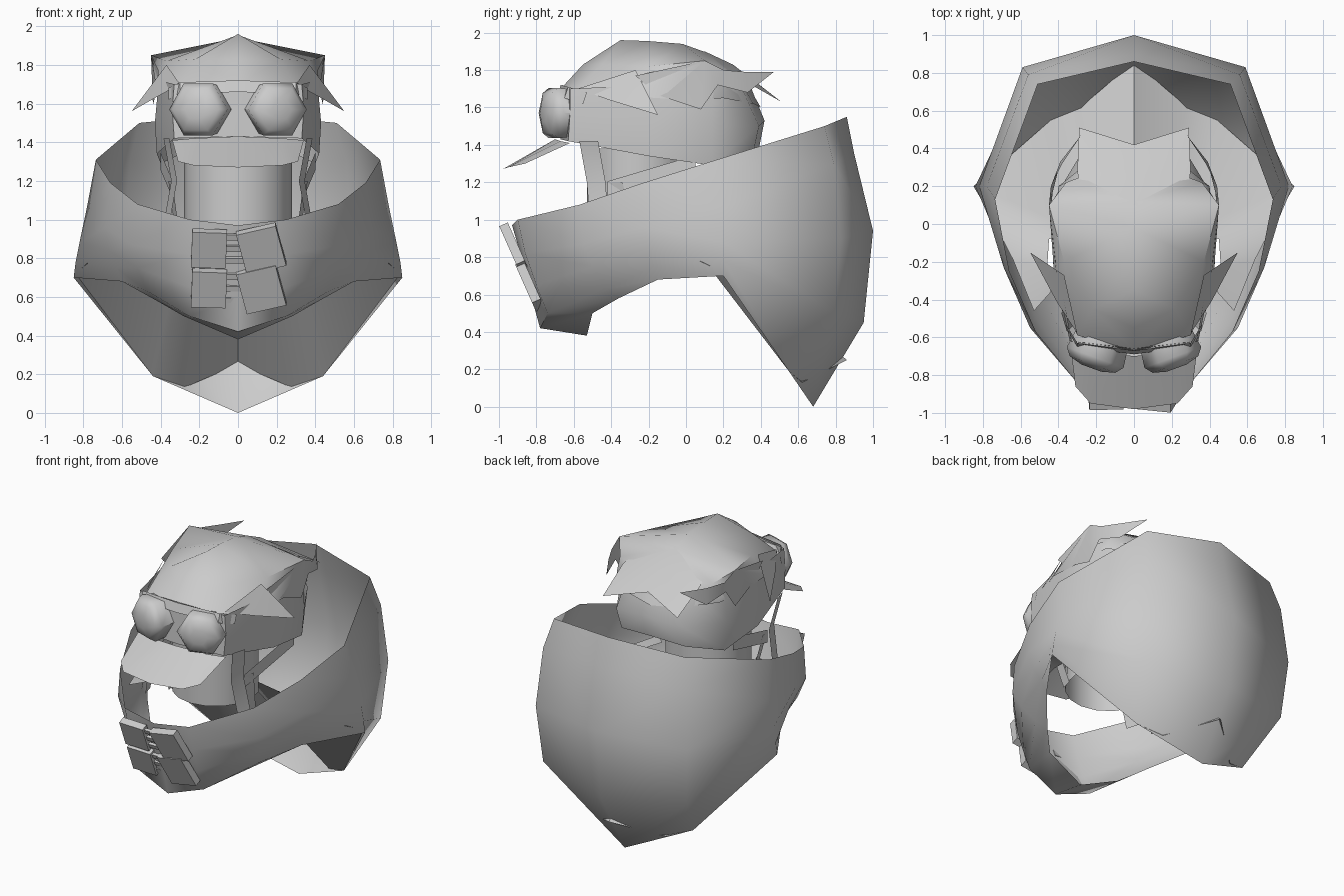
import bpy
import bmesh
import math
from mathutils import Vector, Matrix

old_cube = bpy.data.objects.get("Cube")
if old_cube:
    bpy.data.objects.remove(old_cube, do_unlink=True)

# One plain grey for everything
grey = bpy.data.materials.new("plain_grey")
grey.use_nodes = True
grey.diffuse_color = (.6, .6, .6, 1)
grey.node_tree.nodes["Principled BSDF"].inputs["Base Color"].default_value = (.6, .6, .6, 1)


def finish(name, bm, mirrored=True, smooth_angle=60):
    """Turn a bmesh into a shaded object, mirrored across x when asked."""
    bmesh.ops.remove_doubles(bm, verts=bm.verts, dist=.0005)
    bmesh.ops.recalc_face_normals(bm, faces=bm.faces)
    mesh = bpy.data.meshes.new(name)
    bm.to_mesh(mesh)
    bm.free()
    mesh.materials.append(grey)
    obj = bpy.data.objects.new(name, mesh)
    bpy.context.collection.objects.link(obj)
    bpy.ops.object.select_all(action='DESELECT')
    obj.select_set(True)
    bpy.context.view_layer.objects.active = obj
    if mirrored:
        modifier = obj.modifiers.new("Mirror", 'MIRROR')
        modifier.use_clip = True
        bpy.ops.object.modifier_apply(modifier=modifier.name)
    bpy.ops.object.shade_smooth_by_angle(angle=math.radians(smooth_angle))
    return obj


def loft(name, columns, smooth_angle=60):
    """Skin a sheet over neighbouring columns of points on the +x half."""
    bm = bmesh.new()
    for left, right in zip(columns, columns[1:]):
        for row in range(len(left) - 1):
            corners = []
            for point in (left[row], right[row], right[row + 1], left[row + 1]):
                if point not in corners:
                    corners.append(point)
            if len(corners) > 2:
                bm.faces.new([bm.verts.new(point) for point in corners])
    return finish(name, bm, True, smooth_angle)


def ribbon(name, path, width_vector):
    """Flat strap that follows a path with a constant width."""
    half = Vector(width_vector) / 2
    columns = [(tuple(Vector(p) - half), tuple(Vector(p) + half)) for p in path]
    return loft(name, columns, 30)


# High collar: columns from front to back, each from the rim to the lower edge
loft("collar", [
    ((0, -.93, .97), (0, -.88, .8), (0, -.83, .6), (0, -.78, .42), (0, -.53, .38)),
    ((.25, -.9, 1), (.25, -.86, .82), (.25, -.8, .65), (.25, -.74, .5), (.28, -.5, .5)),
    ((.52, -.57, 1.08), (.55, -.55, .87), (.52, -.5, .75), (.47, -.42, .63), (.42, -.36, .58)),
    ((.66, -.25, 1.19), (.69, -.23, .96), (.67, -.2, .84), (.63, -.17, .75), (.6, -.15, .68)),
    ((.735, .13, 1.31), (.78, .2, 1.07), (.82, .2, .88), (.84, .2, .78), (.85, .2, .7)),
    ((.51, .74, 1.5), (.56, .79, 1.3), (.59, .83, .9), (.56, .79, .5), (.44, .55, .19)),
    ((0, .86, 1.55), (0, .9, 1.35), (0, 1, .94), (0, .95, .45), (0, .68, 0)),
])

# Lining that closes the collar between its lower back edge and the neck
loft("collar_lining", [
    ((.53, -.46, .92), (.44, -.36, .93)),
    ((.64, -.19, .9), (.46, -.24, .94)),
    ((.84, .2, .72), (.45, -.08, .95)),
    ((.44, .55, .19), (.27, -.04, .96)),
    ((.28, .62, .13), (.18, -.02, .96)),
    ((0, .86, .25), (0, .03, .96)),
])

# Face shell under the hair
loft("face_shell", [
    ((0, -.67, 1.43), (0, -.67, 1.57), (0, -.66, 1.72)),
    ((.33, -.63, 1.42), (.34, -.62, 1.57), (.33, -.62, 1.7)),
    ((.42, -.2, 1.34), (.43, -.2, 1.5), (.41, -.2, 1.72)),
    ((.4, .14, 1.29), (.42, .14, 1.5), (.4, .14, 1.72)),
    ((.25, .36, 1.36), (.27, .39, 1.5), (.25, .3, 1.7)),
    ((0, .39, 1.38), (0, .42, 1.53), (0, .35, 1.7)),
])

# Hair cap: columns from brow to nape, each from the edge to the crown line
brow_top, nape_top = (0, -.35, 1.96), (0, .25, 1.82)
loft("hair_cap", [
    ((0, -.67, 1.7), (0, -.55, 1.83), brow_top),
    ((.3, -.59, 1.68), (.22, -.45, 1.83), brow_top),
    ((.42, -.3, 1.66), (.37, -.2, 1.82), (0, -.2, 1.955)),
    ((.42, 0, 1.64), (.45, .1, 1.85), (0, -.02, 1.94)),
    ((.4, .2, 1.65), (.36, .22, 1.78), (0, .12, 1.89)),
    ((.2, .36, 1.62), (.2, .28, 1.76), nape_top),
    ((0, .4, 1.6), (0, .33, 1.72), nape_top),
])

# Pointed locks: back tuft, side lock and temple spike
loft("back_tuft", [
    ((0, .1, 1.9), (0, .25, 1.83), (0, .42, 1.7)),
    ((.27, .07, 1.85), (.3, .28, 1.76), (.29, .51, 1.63)),
])
loft("side_lock", [
    ((.41, -.27, 1.77), (.42, -.16, 1.67)),
    ((.45, .1, 1.85), (.44, .08, 1.59)),
    ((.44, .2, 1.8), (.43, .17, 1.72)),
    ((.38, .32, 1.79), (.39, .33, 1.68)),
    ((.28, .47, 1.79), (.28, .47, 1.79)),
])
loft("temple_spike", [
    ((.37, -.27, 1.8), (.3, -.58, 1.7)),
    ((.43, -.23, 1.72), (.41, -.41, 1.64)),
    ((.55, -.15, 1.56), (.55, -.15, 1.56)),
])

# Beak-like visor below the goggles
loft("visor", [
    ((0, -.7, 1.43), (0, -.98, 1.27)),
    ((.23, -.67, 1.42), (.23, -.95, 1.28)),
    ((.34, -.62, 1.41), (.31, -.86, 1.3)),
])

# Goggle lenses: tapering six-sided domes
bm = bmesh.new()
lens_place = Matrix.Translation((.185, -.65, 1.57)) @ Matrix.Rotation(math.radians(20), 4, 'Z')
rings = []
for depth, size in ((.06, .9), (-.06, 1), (-.1, .8), (-.12, .35)):
    ring = []
    for step in range(6):
        angle = step * math.tau / 6
        spot = Vector((.16 * size * math.cos(angle), depth, .155 * size * math.sin(angle)))
        ring.append(bm.verts.new(lens_place @ spot))
    rings.append(ring)
for inner, outer in zip(rings, rings[1:]):
    for step in range(6):
        after = (step + 1) % 6
        bm.faces.new((inner[step], inner[after], outer[after], outer[step]))
bm.faces.new(rings[-1])
finish("goggle_lenses", bm)

# Brow band that frames the goggles
ribbon("goggle_band", [(0, -.68, 1.69), (.3, -.64, 1.68), (.36, -.54, 1.65)], (0, .02, .06))

# Neck
bm = bmesh.new()
bmesh.ops.create_cone(bm, segments=16, radius1=.28, radius2=.28, depth=.42, cap_ends=False,
                      matrix=Matrix.Translation((0, -.25, 1.17)))
finish("neck", bm, False)

# Straps beside the neck
ribbon("front_strap", [(.37, -.52, 1.42), (.33, -.48, 1.2), (.38, -.46, .92)], (.03, .1, 0))
ribbon("side_strap", [(.34, -.42, 1.16), (.4, .05, 1.3)], (0, 0, .09))
ribbon("rear_strap", [(.35, -.38, 1.2), (.31, -.3, .9)], (.02, .08, 0))


# Buckle plates and the tongues that join them
def plate(name, centre, size, roll):
    bm = bmesh.new()
    turn = Matrix.Rotation(math.radians(24), 4, 'X') @ Matrix.Rotation(math.radians(roll), 4, 'Y')
    bmesh.ops.create_cube(bm, size=1, matrix=Matrix.Translation(centre) @ turn @ Matrix.Diagonal((*size, 1)))
    finish(name, bm, False, 30)


for level, height, front in (("upper", .85, -.92), ("lower", .645, -.835)):
    plate(level + "_right_buckle", (-.15, front, height), (.18, .05, .2), 2)
    plate(level + "_left_buckle", (.12, front, height), (.21, .05, .23), -14)
    for offset in (-.06, 0, .06):
        plate(level + "_tongue", (-.02, front - offset * .45, height + offset), (.14, .02, .03), 0)
